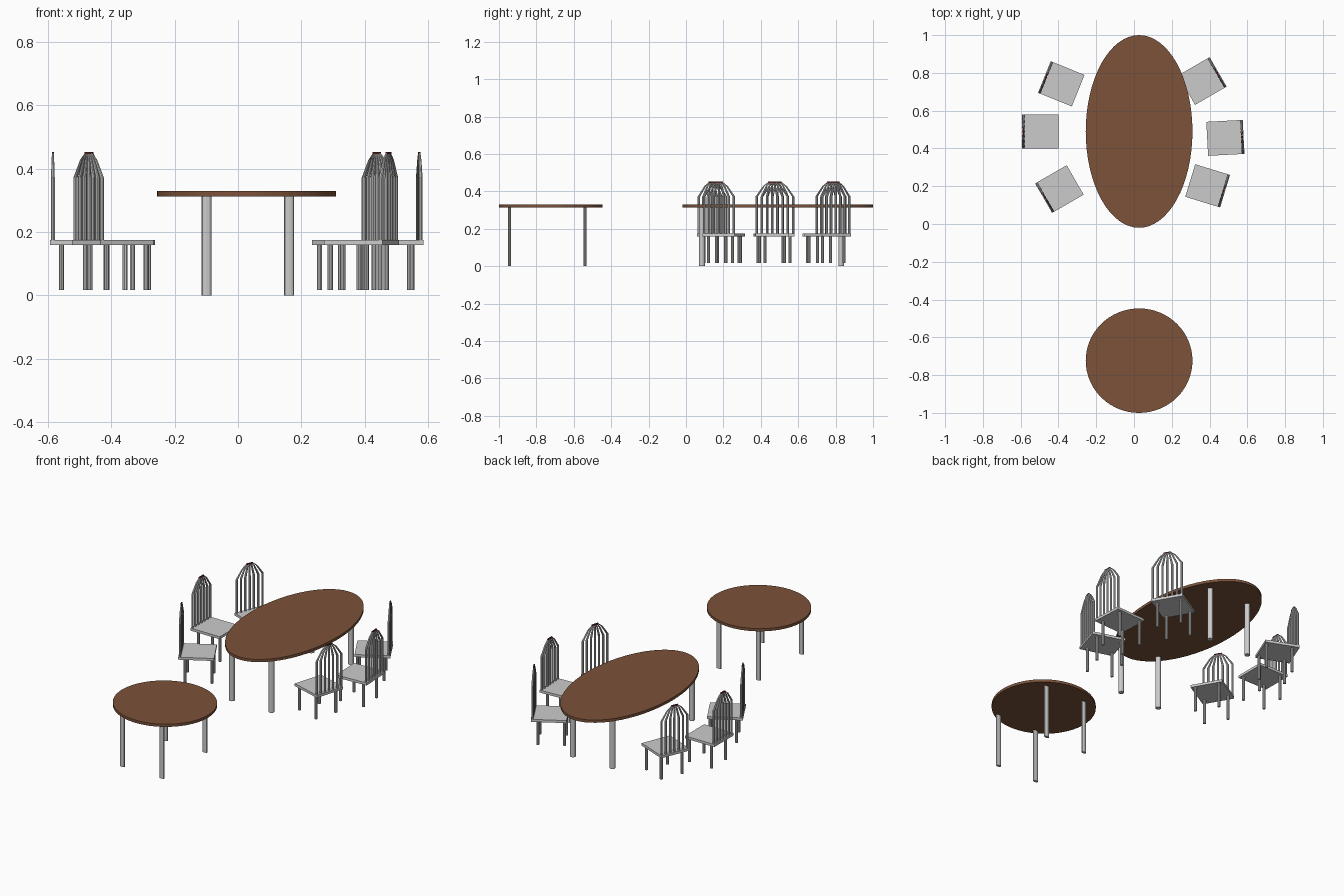
import bpy, bmesh
from math import cos, sin, pi, radians
from mathutils import Matrix

if "Cube" in bpy.data.objects:
    bpy.data.objects.remove(bpy.data.objects["Cube"])


def material(name, rgb):
    m = bpy.data.materials.new(name)
    m.diffuse_color = (*rgb, 1)
    m.use_nodes = True
    m.node_tree.nodes["Principled BSDF"].inputs["Base Color"].default_value = m.diffuse_color
    return m


WOOD = material("brown_wood", (0.2, 0.085, 0.042))
RED = material("dark_red", (0.15, 0.02, 0.02))


def add_box(bm, center, size):
    m = Matrix.Translation(center) @ Matrix.Diagonal((*size, 1))
    bmesh.ops.create_cube(bm, size=1, matrix=m)


def add_cylinder(bm, x, y, z0, z1, rx, ry, sides):
    m = Matrix.Translation((x, y, (z0 + z1) / 2)) @ Matrix.Diagonal((rx, ry, z1 - z0, 1))
    bmesh.ops.create_cone(bm, cap_ends=True, segments=sides, radius1=1, radius2=1, depth=1, matrix=m)


def add_loft(bm, rings, sides=8):
    """Rod through rings given as (x, y, z, rx, ry)."""
    loops = []
    for x, y, z, rx, ry in rings:
        loops.append([bm.verts.new((x + rx * cos(2 * pi * (i + .5) / sides),
                                    y + ry * sin(2 * pi * (i + .5) / sides), z)) for i in range(sides)])
    for a, b in zip(loops, loops[1:]):
        for i in range(sides):
            j = (i + 1) % sides
            bm.faces.new((a[i], a[j], b[j], b[i]))
    bm.faces.new(loops[0][::-1])
    bm.faces.new(loops[-1])


def mesh_from(name, bm, mat=None):
    me = bpy.data.meshes.new(name)
    bm.to_mesh(me)
    bm.free()
    if mat:
        me.materials.append(mat)
    return me


def place(name, me, matrix=Matrix()):
    ob = bpy.data.objects.new(name, me)
    ob.matrix_world = matrix
    bpy.context.collection.objects.link(ob)
    return ob


# Tables: the round one is the oval one squashed in y
def table(name, cy, ry):
    s = ry / 0.51
    bm = bmesh.new()
    add_cylinder(bm, 0.027, cy, 0.313, 0.329, 0.2825, ry, 64)
    place(name + "_top", mesh_from(name + "_top", bm, WOOD))
    bm = bmesh.new()
    for x in (-0.099, 0.161):
        for dy in (-0.405, 0.34):
            add_cylinder(bm, x, cy + dy * s, 0, 0.315, 0.0155, 0.0155 * s, 12)
    place(name + "_legs", mesh_from(name + "_legs", bm))


table("oval_table", 0.49, 0.51)
table("round_table", -0.7235, 0.2765)

# Chair parts, built once with the backrest towards +x
bm = bmesh.new()
add_box(bm, (0, 0, 0.1675), (0.193, 0.18, 0.015))
seat = mesh_from("seat", bm)

bm = bmesh.new()
for x in (-0.083, 0.061):
    for y in (-0.067, 0.067):
        add_cylinder(bm, x, y, 0.017, 0.162, 0.0083, 0.0083, 10)
legs = mesh_from("chair_legs", bm)

# Spindles rise straight, then gather towards the cap
bm = bmesh.new()
for i in range(-3, 4):
    y = i / 3 * 0.083
    add_loft(bm, [(0.088, y, 0.165, 0.0065, 0.0065),
                  (0.088, y, 0.372, 0.0065, 0.0065),
                  (0.088, y * 0.54, 0.428, 0.0045, 0.005),
                  (0.088, y * 0.22, 0.449, 0.003, 0.004)])
spindles = mesh_from("back_spindles", bm)

bm = bmesh.new()
add_box(bm, (0.088, 0, 0.449), (0.007, 0.042, 0.006))
cap = mesh_from("back_cap", bm, RED)

# Six chairs: x, y, direction the backrest faces in degrees
CHAIRS = [(-0.385, 0.742, 158), (-0.496, 0.49, 180), (-0.395, 0.185, 210),
          (0.362, 0.757, 30), (0.484, 0.456, 3), (0.39, 0.202, -17)]
for n, (x, y, deg) in enumerate(CHAIRS, 1):
    m = Matrix.Translation((x, y, 0)) @ Matrix.Rotation(radians(deg), 4, 'Z')
    for me in (seat, legs, spindles, cap):
        place(f"chair_{n}_{me.name}", me, m)
